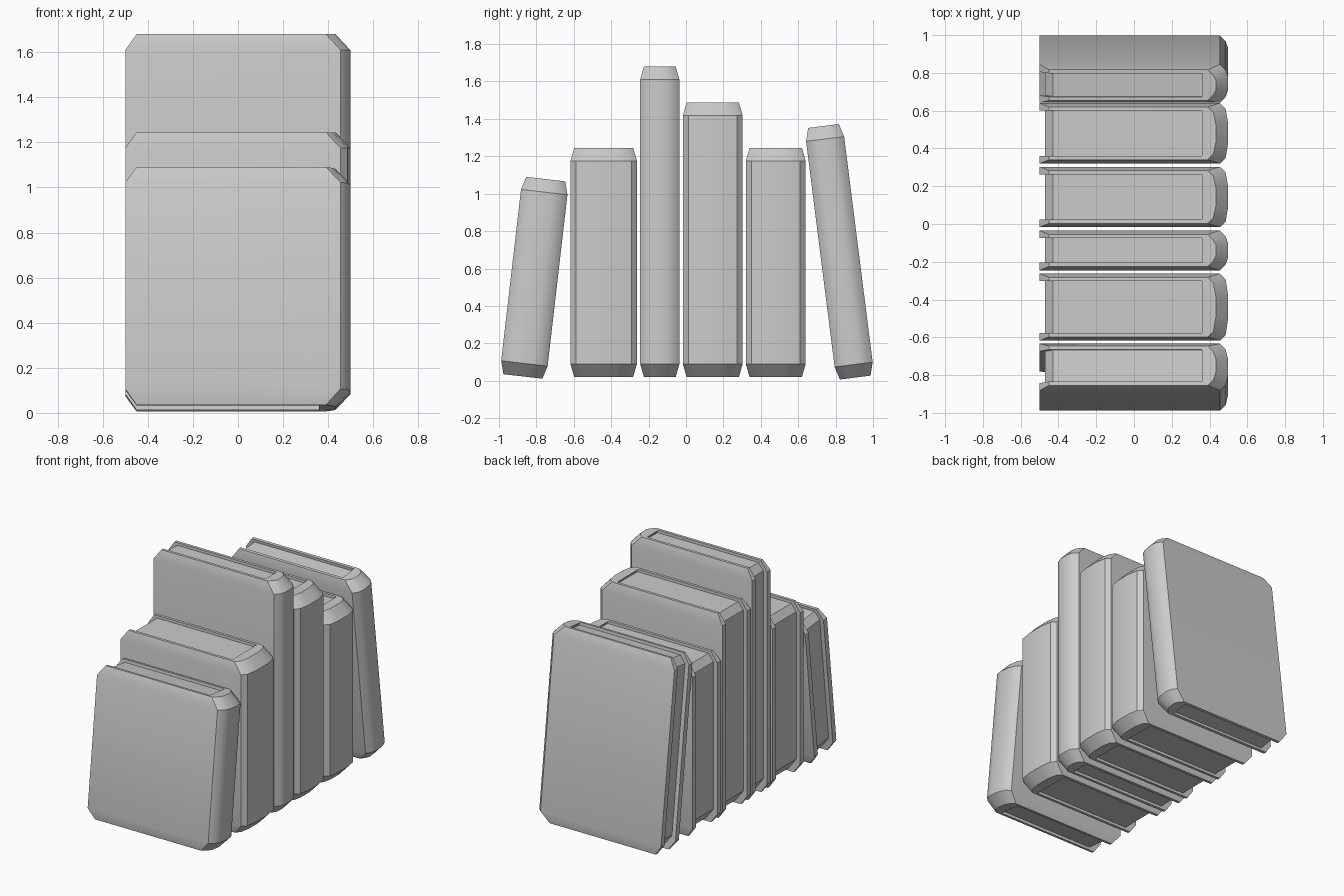
import bpy, bmesh, math

if "Cube" in bpy.data.objects:
    bpy.data.objects.remove(bpy.data.objects["Cube"])

grey = bpy.data.materials.new("plain_grey")
grey.diffuse_color = (0.6, 0.6, 0.6, 1)
grey.use_nodes = True
grey.node_tree.nodes["Principled BSDF"].inputs["Base Color"].default_value = grey.diffuse_color


def loft(name, rings, place):
    """Skin closed rings of equal length and cap both ends."""
    bm = bmesh.new()
    loops = [[bm.verts.new(p) for p in ring] for ring in rings]
    n = len(loops[0])
    for a, b in zip(loops, loops[1:]):
        for i in range(n):
            j = (i + 1) % n
            bm.faces.new((a[i], a[j], b[j], b[i]))
    bm.faces.new(loops[0][::-1])
    bm.faces.new(loops[-1])
    bmesh.ops.recalc_face_normals(bm, faces=bm.faces)
    me = bpy.data.meshes.new(name)
    bm.to_mesh(me)
    bm.free()
    me.materials.append(grey)
    ob = bpy.data.objects.new(name, me)
    bpy.context.collection.objects.link(ob)
    ob.location = (0, place[0], place[1])
    ob.rotation_euler.x = place[2]
    bpy.ops.object.select_all(action='DESELECT')
    ob.select_set(True)
    bpy.context.view_layer.objects.active = ob
    bpy.ops.object.shade_smooth_by_angle(angle=math.radians(35))


def cover_ring(h, z, end):
    """U-shaped cover section; the end sections are drawn in."""
    w = h - (0.02 if end else 0)
    fore = -0.45 if end else -0.5
    s = -0.065 if end else 0
    inner = h - 0.04
    half = [(fore, inner), (fore, w), (0.455 + s, w),
            (0.485 + s, w - 0.03), (0.498 + s, w * 0.35)]
    ring = half + [(x, -y) for x, y in reversed(half)]
    ring += [(0.425 + s, -inner), (0.425 + s, inner)]
    return [(x, y, z) for x, y in ring]


def book(i, bottom, top, thick):
    dy, dz = top[0] - bottom[0], top[1] - bottom[1]
    height, h = math.hypot(dy, dz), thick / 2
    place = (bottom[0], bottom[1], -math.atan2(dy, dz))
    # Cover with boards and rounded spine
    levels = [(0, True), (0.07, False), (height - 0.07, False), (height, True)]
    loft(f"book_cover_{i}", [cover_ring(h, z, e) for z, e in levels], place)
    # Page block, set back from the cover edges
    lo, hi = 0.02, height - 0.02
    outline = [(-0.47, lo + 0.08), (-0.41, lo), (0.37, lo), (0.43, lo + 0.07),
               (0.43, hi - 0.07), (0.37, hi), (-0.43, hi), (-0.47, hi - 0.05)]
    p = h - 0.037
    loft(f"book_pages_{i}", [[(x, y, z) for x, z in outline] for y in (-p, p)], place)


# Bottom centre (y, z), top centre (y, z), thickness
books = [((-0.872, 0.023), (-0.75, 1.078), 0.25),
         ((-0.44, 0.02), (-0.44, 1.245), 0.355),
         ((-0.14, 0.02), (-0.14, 1.68), 0.21),
         ((0.143, 0.02), (0.143, 1.487), 0.32),
         ((0.48, 0.02), (0.48, 1.245), 0.32),
         ((0.905, 0.017), (0.735, 1.362), 0.205)]
for i, b in enumerate(books, 1):
    book(i, *b)
